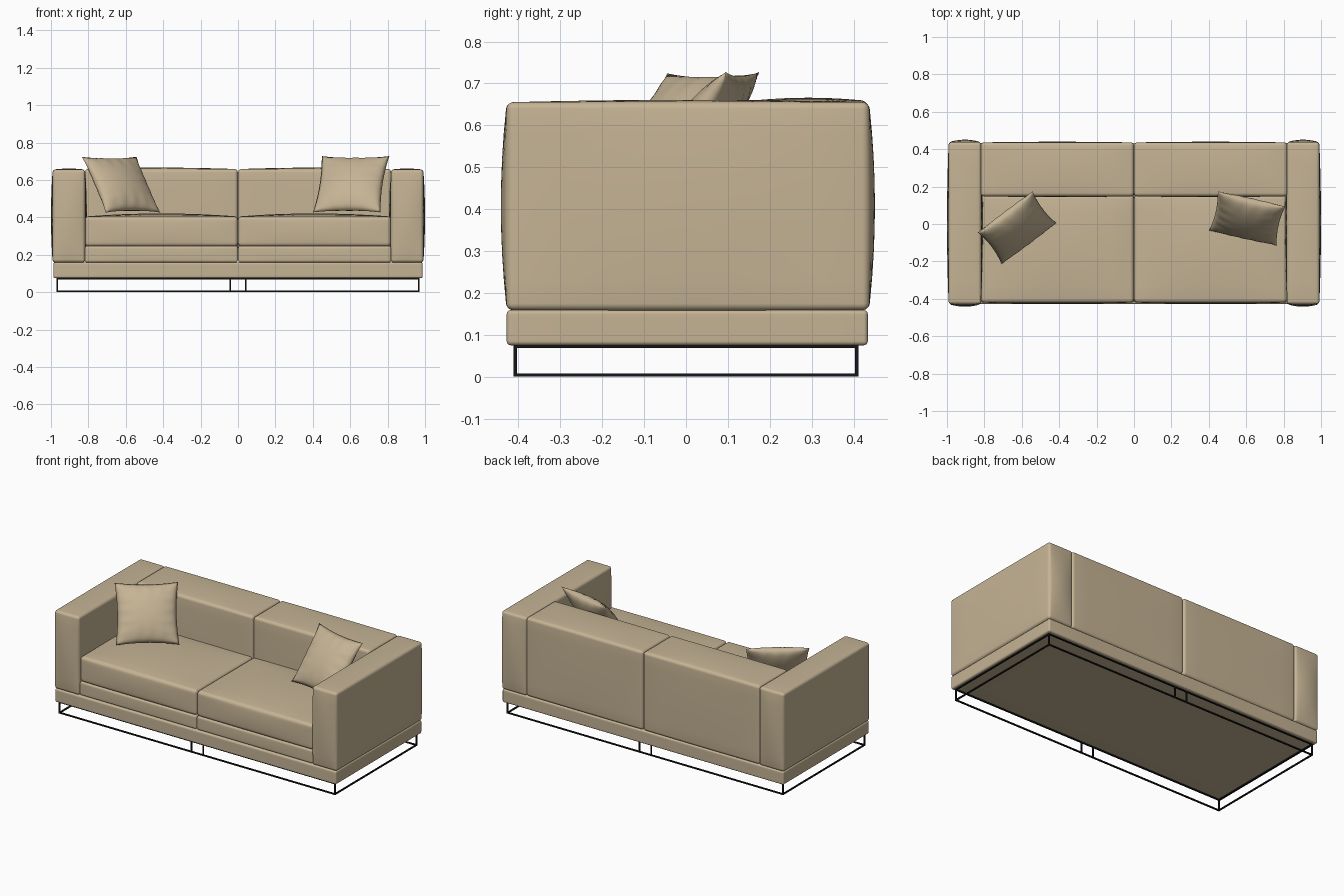
import bpy, bmesh, math
from mathutils import Vector, Matrix

cube = bpy.data.objects.get("Cube")
if cube:
    bpy.data.objects.remove(cube, do_unlink=True)


def make_material(name, color, roughness):
    mat = bpy.data.materials.new(name)
    mat.use_nodes = True
    mat.diffuse_color = color
    bsdf = mat.node_tree.nodes["Principled BSDF"]
    bsdf.inputs["Base Color"].default_value = color
    bsdf.inputs["Roughness"].default_value = roughness
    return mat


fabric = make_material("beige_fabric", (0.56, 0.455, 0.30, 1), 0.9)
metal = make_material("black_metal", (0.008, 0.008, 0.008, 1), 0.4)


def finish(name, bm, mat, smooth=True):
    bmesh.ops.recalc_face_normals(bm, faces=bm.faces)
    mesh = bpy.data.meshes.new(name)
    bm.to_mesh(mesh)
    bm.free()
    mesh.materials.append(mat)
    for poly in mesh.polygons:
        poly.use_smooth = smooth
    obj = bpy.data.objects.new(name, mesh)
    bpy.context.collection.objects.link(obj)
    return obj


def soft_box(name, low, high, radius, bulge=(0, 0, 0)):
    """Upholstered block: rounded edges and gently swollen faces."""
    low, high = Vector(low), Vector(high)
    center, half = (low + high) / 2, (high - low) / 2
    bm = bmesh.new()
    bmesh.ops.create_cube(bm, size=2)
    bmesh.ops.subdivide_edges(bm, edges=bm.edges[:], cuts=15, use_grid_fill=True)
    for v in bm.verts:
        inner, offset = Vector(), Vector()
        for a in range(3):
            s, sign = abs(v.co[a]), math.copysign(1, v.co[a])
            core = half[a] - radius
            inner[a] = sign * core * min(s / 0.5, 1)
            offset[a] = sign * max(s - 0.5, 0) * 2
        p = inner + offset.normalized() * radius
        u = [p[a] / half[a] for a in range(3)]
        for a in range(3):
            b, c = (a + 1) % 3, (a + 2) % 3
            p[a] += bulge[a] * u[a] * (1 - u[b] ** 2) * (1 - u[c] ** 2)
        v.co = p + center
    return finish(name, bm, fabric)


def pillow(name, center, across, up, size, thickness):
    """Square throw pillow with pointed corners and creased sides."""
    n = 28
    across = Vector(across).normalized()
    normal = across.cross(Vector(up)).normalized()
    up = normal.cross(across)
    bm = bmesh.new()
    for side in (-1, 1):
        grid = bmesh.ops.create_grid(bm, x_segments=n, y_segments=n, size=1)
        for v in grid["verts"]:
            u, w = v.co.x, v.co.y
            dome = max((1 - u * u) * (1 - w * w), 0)
            crease = (math.sin(w * 17) * u ** 4 + math.sin(u * 15 + 1) * w ** 4) * dome
            x = u * (1 - 0.07 * (1 - w * w)) * size
            y = w * (1 - 0.07 * (1 - u * u)) * size
            z = side * thickness * (dome ** 0.55 + 0.18 * crease)
            v.co = Vector(center) + across * x + up * y + normal * z
    bmesh.ops.remove_doubles(bm, verts=bm.verts, dist=0.0005)
    return finish(name, bm, fabric)


def bar(name, low, high):
    """Square metal bar between two opposite corners."""
    low, high = Vector(low), Vector(high)
    bm = bmesh.new()
    bmesh.ops.create_cube(bm, size=1)
    place = Matrix.Translation((low + high) / 2) @ Matrix.Diagonal((*(high - low), 1))
    bmesh.ops.transform(bm, matrix=place, verts=bm.verts)
    return finish(name, bm, metal, smooth=False)


# Upholstered plinth
soft_box("base", (-0.987, -0.428, 0.075), (0.987, 0.434, 0.159), 0.01)

# Paired upholstery, mirrored across the centre seam
for side, label in ((1, "left"), (-1, "right")):
    def block(part, x0, x1, y, z, radius, bulge):
        xs = sorted((side * x0, side * x1))
        soft_box(f"{label}_{part}", (xs[0], y[0], z[0]), (xs[1], y[1], z[1]),
                 radius, bulge)

    block("arm", 0.817, 0.991, (-0.428, 0.437), (0.159, 0.655), 0.016,
          (0.009, 0.014, 0.006))
    block("backrest", 0.001, 0.819, (0.148, 0.436), (0.159, 0.658), 0.018,
          (0, 0.004, 0.008))
    block("seat_platform", 0.001, 0.819, (-0.42, 0.2), (0.159, 0.246), 0.012,
          (0, 0.002, 0))
    block("seat_cushion", 0.001, 0.817, (-0.42, 0.155), (0.244, 0.405), 0.02,
          (0, 0.006, 0.016))

# Throw pillows
pillow("right_pillow", (-0.625, -0.02, 0.575), (0.8, 0.6, 0), (-0.35, 0.46, 0.81),
       0.183, 0.06)
pillow("left_pillow", (0.605, 0.03, 0.577), (0.976, -0.217, 0), (0.11, 0.57, 0.81),
       0.185, 0.06)

# Metal sled frame: upper and lower rings joined by posts
T, X, Y, TOP = 0.008, 0.97, 0.412, 0.076
for level, z in (("lower", 0), ("upper", TOP - T)):
    for s, label in ((-1, "front"), (1, "back")):
        y = s * (Y - T / 2)
        bar(f"{level}_{label}_rail", (-X, y - T / 2, z), (X, y + T / 2, z + T))
    for s, label in ((1, "left"), (-1, "right")):
        x = s * (X - T / 2)
        bar(f"{level}_{label}_rail", (x - T / 2, -Y, z), (x + T / 2, Y, z + T))
for sy, depth in ((-1, "front"), (1, "back")):
    for sx, label in ((1, "left"), (-1, "right")):
        for x, kind in ((X - T / 2, "corner"), (0.042, "middle")):
            cx, cy = sx * x, sy * (Y - T / 2)
            bar(f"{depth}_{label}_{kind}_post", (cx - T / 2, cy - T / 2, 0),
                (cx + T / 2, cy + T / 2, TOP))
